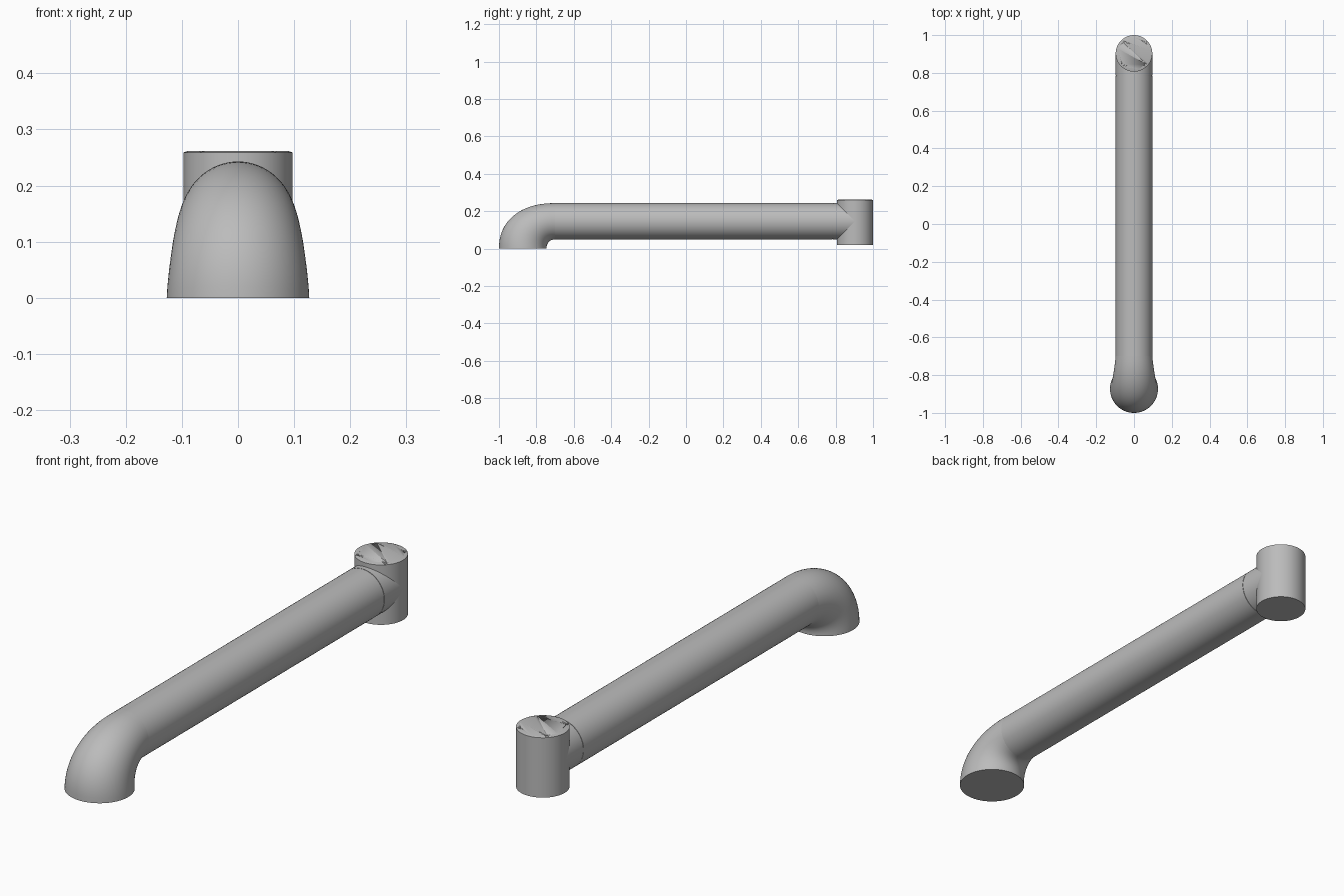
import bpy, bmesh, math

cube = bpy.data.objects.get("Cube")
if cube:
    bpy.data.objects.remove(cube, do_unlink=True)

SIDES = 64
TUBE_R, TUBE_Z = 0.097, 0.146
BASE_R = 0.127
ELBOW_END, TUBE_END, HUB_Y = -0.70, 0.785, 0.903

grey = bpy.data.materials.new("satin grey")
grey.use_nodes = True
GREY = (0.5, 0.5, 0.5, 1)
grey.diffuse_color = GREY
grey.node_tree.nodes["Principled BSDF"].inputs["Base Color"].default_value = GREY


def loft(name, rings):
    """Skin a list of closed rings and cap both ends."""
    bm = bmesh.new()
    loops = [[bm.verts.new(p) for p in ring] for ring in rings]
    for a, b in zip(loops, loops[1:]):
        for i in range(SIDES):
            j = (i + 1) % SIDES
            bm.faces.new((a[i], a[j], b[j], b[i]))
    bm.faces.new(loops[0])
    bm.faces.new(loops[-1])
    bmesh.ops.recalc_face_normals(bm, faces=bm.faces)
    mesh = bpy.data.meshes.new(name)
    bm.to_mesh(mesh)
    bm.free()
    mesh.materials.append(grey)
    obj = bpy.data.objects.new(name, mesh)
    bpy.context.collection.objects.link(obj)
    bpy.ops.object.select_all(action="DESELECT")
    obj.select_set(True)
    bpy.context.view_layer.objects.active = obj
    bpy.ops.object.shade_smooth_by_angle(angle=math.radians(30))
    return obj


def section(inner, outer, half_width):
    """Ellipse across x, spanning two (y, z) points in the side plane."""
    ring = []
    for i in range(SIDES):
        a = math.tau * i / SIDES
        k = (1 + math.sin(a)) / 2
        ring.append((half_width * math.cos(a),
                     inner[0] + (outer[0] - inner[0]) * k,
                     inner[1] + (outer[1] - inner[1]) * k))
    return ring


def flat_ring(r, z, x=0, y=HUB_Y):
    return section((y - r, z), (y + r, z), r) if x == 0 else [
        (px + x, py, pz) for px, py, pz in section((y - r, z), (y + r, z), r)]


def tube_ring(y, r=TUBE_R):
    return section((y, TUBE_Z - r), (y, TUBE_Z + r), r)


# Elbow: round foot with a recessed underside, sweeping up into the tube
foot_y = -1 + BASE_R
rings = [flat_ring(BASE_R - 0.007, 0.008, y=foot_y),
         flat_ring(BASE_R - 0.006, 0, y=foot_y)]
STEPS = 24
for s in range(STEPS + 1):
    t = s / STEPS
    c = max(math.cos(t * math.pi / 2), 0) ** 0.9
    h = math.sin(t * math.pi / 2) ** 0.9
    inner = (ELBOW_END - 0.046 * c, (TUBE_Z - TUBE_R) * h)
    outer = (ELBOW_END - 0.30 * c, (TUBE_Z + TUBE_R) * h)
    width = BASE_R - (BASE_R - TUBE_R) * t ** 1.2
    rings.append(section(inner, outer, width))
loft("elbow", rings)

# Long straight tube, and the short neck that runs into the hub
loft("arm_tube", [tube_ring(ELBOW_END), tube_ring(TUBE_END - 0.001)])
loft("hub_neck", [tube_ring(TUBE_END - 0.001, TUBE_R - 0.002),
                  tube_ring(TUBE_END + 0.001, TUBE_R - 0.002),
                  tube_ring(TUBE_END + 0.001), tube_ring(HUB_Y)])

# Upright hub and its lid with a chamfered edge
loft("hub", [flat_ring(TUBE_R, 0.02), flat_ring(TUBE_R, 0.257)])
lid = loft("hub_lid", [flat_ring(TUBE_R, 0.257), flat_ring(TUBE_R, 0.259),
                       flat_ring(TUBE_R - 0.009, 0.262)])

# Four small screw holes sunk into the lid
for side in (-1, 1):
    for end in (-1, 1):
        y = HUB_Y + end * 0.062
        hole = loft("screw_hole_cutter", [flat_ring(0.006, 0.2585, side * 0.062, y),
                                          flat_ring(0.006, 0.27, side * 0.062, y)])
        hole.hide_render = True
        hole.hide_set(True)
        cut = lid.modifiers.new("screw hole", "BOOLEAN")
        cut.operation = "DIFFERENCE"
        cut.object = hole
